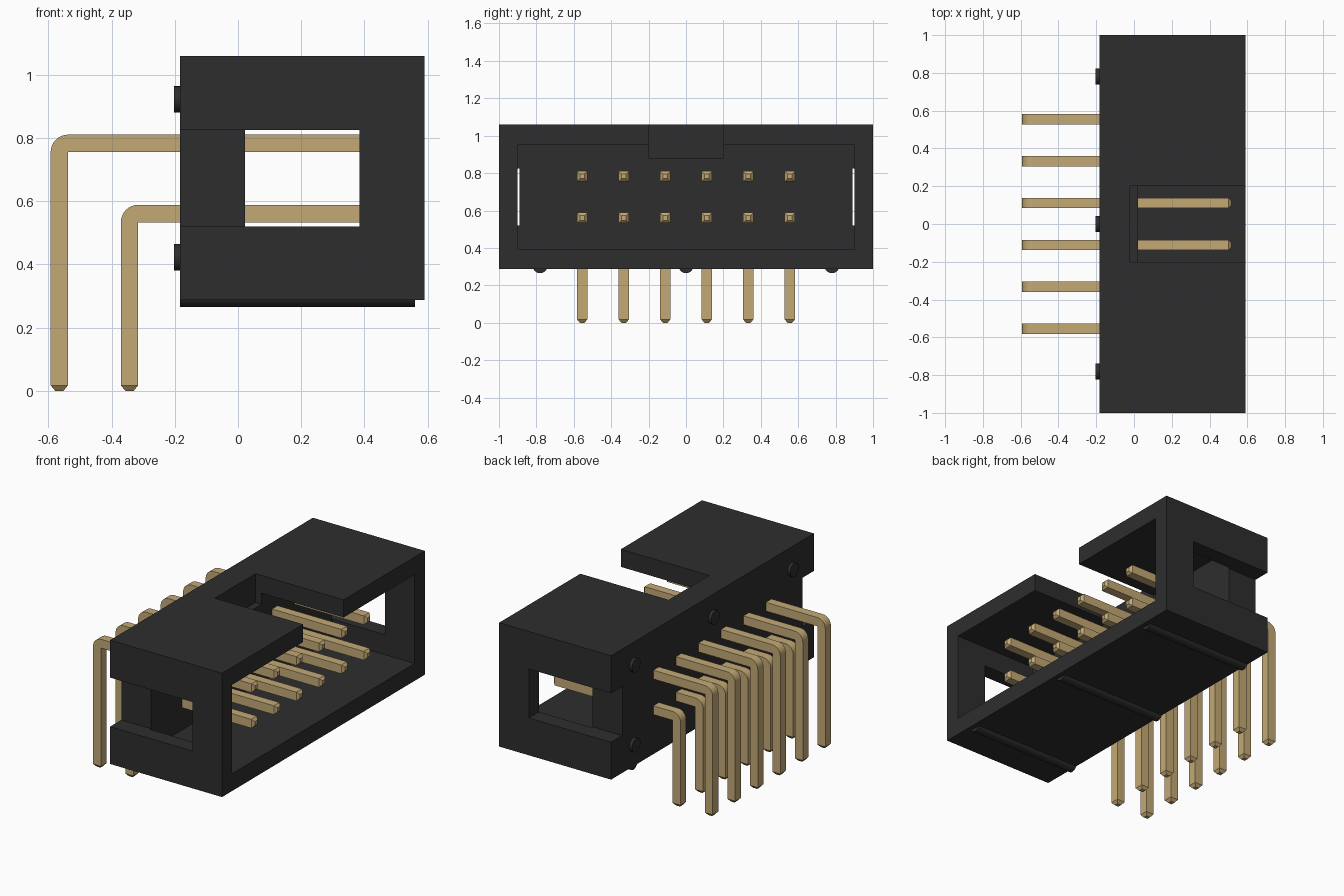
import bpy
import bmesh
import math
from mathutils import Matrix, Vector

if "Cube" in bpy.data.objects:
    bpy.data.objects.remove(bpy.data.objects["Cube"], do_unlink=True)


def material(name, rgb, roughness):
    mat = bpy.data.materials.new(name)
    mat.use_nodes = True
    mat.diffuse_color = (*rgb, 1)
    shader = mat.node_tree.nodes["Principled BSDF"]
    shader.inputs["Base Color"].default_value = (*rgb, 1)
    shader.inputs["Roughness"].default_value = roughness
    return mat


BLACK = material("black plastic", (0.027, 0.027, 0.027), 0.6)
GOLD = material("pale gold", (0.55, 0.40, 0.18), 0.5)


def add_object(name, bm, mat):
    bmesh.ops.recalc_face_normals(bm, faces=bm.faces)
    mesh = bpy.data.meshes.new(name)
    bm.to_mesh(mesh)
    bm.free()
    mesh.materials.append(mat)
    obj = bpy.data.objects.new(name, mesh)
    bpy.context.collection.objects.link(obj)
    return obj


def box(name, low, high, mat):
    low, high = Vector(low), Vector(high)
    bm = bmesh.new()
    bmesh.ops.create_cube(bm, size=1, matrix=Matrix.Translation((low + high) / 2)
                          @ Matrix.Diagonal((*(high - low), 1)))
    return add_object(name, bm, mat)


def x_cylinder(name, x0, x1, y, z, radius):
    bm = bmesh.new()
    place = Matrix.Translation(((x0 + x1) / 2, y, z)) @ Matrix.Rotation(math.pi / 2, 4, "Y")
    bmesh.ops.create_cone(bm, cap_ends=True, segments=24, radius1=radius,
                          radius2=radius, depth=x1 - x0, matrix=place)
    for face in bm.faces:
        face.smooth = len(face.verts) == 4
    for edge in bm.edges:
        edge.smooth = all(f.smooth for f in edge.link_faces)
    return add_object(name, bm, BLACK)


# Shroud: block with a mating cavity, key slot and two end windows
BACK, FRONT, BOTTOM, TOP = -0.183, 0.59, 0.287, 1.06
FLOOR = 0.022
shroud = box("shroud", (BACK, -1, BOTTOM), (FRONT, 1, TOP), BLACK)
cutters = [
    box("cavity_cutter", (FLOOR, -0.9, 0.395), (0.8, 0.9, 0.95), BLACK),
    box("key_slot_cutter", (-0.02, -0.2, 0.88), (0.8, 0.2, 1.2), BLACK),
    box("window_cutter_left", (-0.4, 0.89, 0.52), (0.385, 1.2, 0.826), BLACK),
    box("window_cutter_right", (-0.4, -1.2, 0.52), (0.385, -0.89, 0.826), BLACK),
]
for cutter in cutters:
    cutter.hide_render = True
    mod = shroud.modifiers.new(cutter.name, "BOOLEAN")
    mod.operation = "DIFFERENCE"
    mod.solver = "EXACT"
    mod.object = cutter
bpy.context.view_layer.update()
cut_mesh = bpy.data.meshes.new_from_object(
    shroud.evaluated_get(bpy.context.evaluated_depsgraph_get()))
shroud.modifiers.clear()
shroud.data = cut_mesh
for cutter in cutters:
    bpy.data.objects.remove(cutter, do_unlink=True)

# Round ribs below and standoff studs on the rear
for i, y in enumerate((-0.78, 0, 0.78), 1):
    x_cylinder(f"bottom_rib_{i}", BACK, 0.56, y, 0.305, 0.04)
    x_cylinder(f"upper_stud_{i}", -0.203, BACK + 0.01, y, 0.922, 0.042)
    x_cylinder(f"lower_stud_{i}", -0.203, BACK + 0.01, y, 0.423, 0.042)


# Bent square pins with tapered ends
HALF = 0.0275
TIP = 0.013


def pin(name, leg_x, arm_z, y):
    inner = Vector((leg_x + HALF, arm_z - HALF))
    # Each section: inner point, outer point, half width
    sections = [((leg_x + w, z), (leg_x - w, z), w) for z, w in ((0, TIP), (0.018, HALF))]
    for step in range(9):
        a = step / 8 * math.pi / 2
        outer = inner + 2 * HALF * Vector((-math.cos(a), math.sin(a)))
        sections.append((inner, outer, HALF))
    sections += [((x, arm_z - w), (x, arm_z + w), w) for x, w in ((0.5, HALF), (0.515, TIP))]

    bm = bmesh.new()
    rings = []
    for p, q, w in sections:
        corners = ((p, -w), (p, w), (q, w), (q, -w))
        rings.append([bm.verts.new((c[0], y + dy, c[1])) for c, dy in corners])
    for r0, r1 in zip(rings, rings[1:]):
        for k in range(4):
            n = (k + 1) % 4
            bm.faces.new((r0[k], r0[n], r1[n], r1[k]))
    bm.faces.new(rings[0])
    bm.faces.new(rings[-1])
    bmesh.ops.remove_doubles(bm, verts=bm.verts, dist=0.0001)
    return add_object(name, bm, GOLD)


PITCH = 0.222
for col in range(6):
    y = (col - 2.5) * PITCH
    pin(f"upper_pin_{col + 1}", -0.565, 0.783, y)
    pin(f"lower_pin_{col + 1}", -0.343, 0.561, y)
